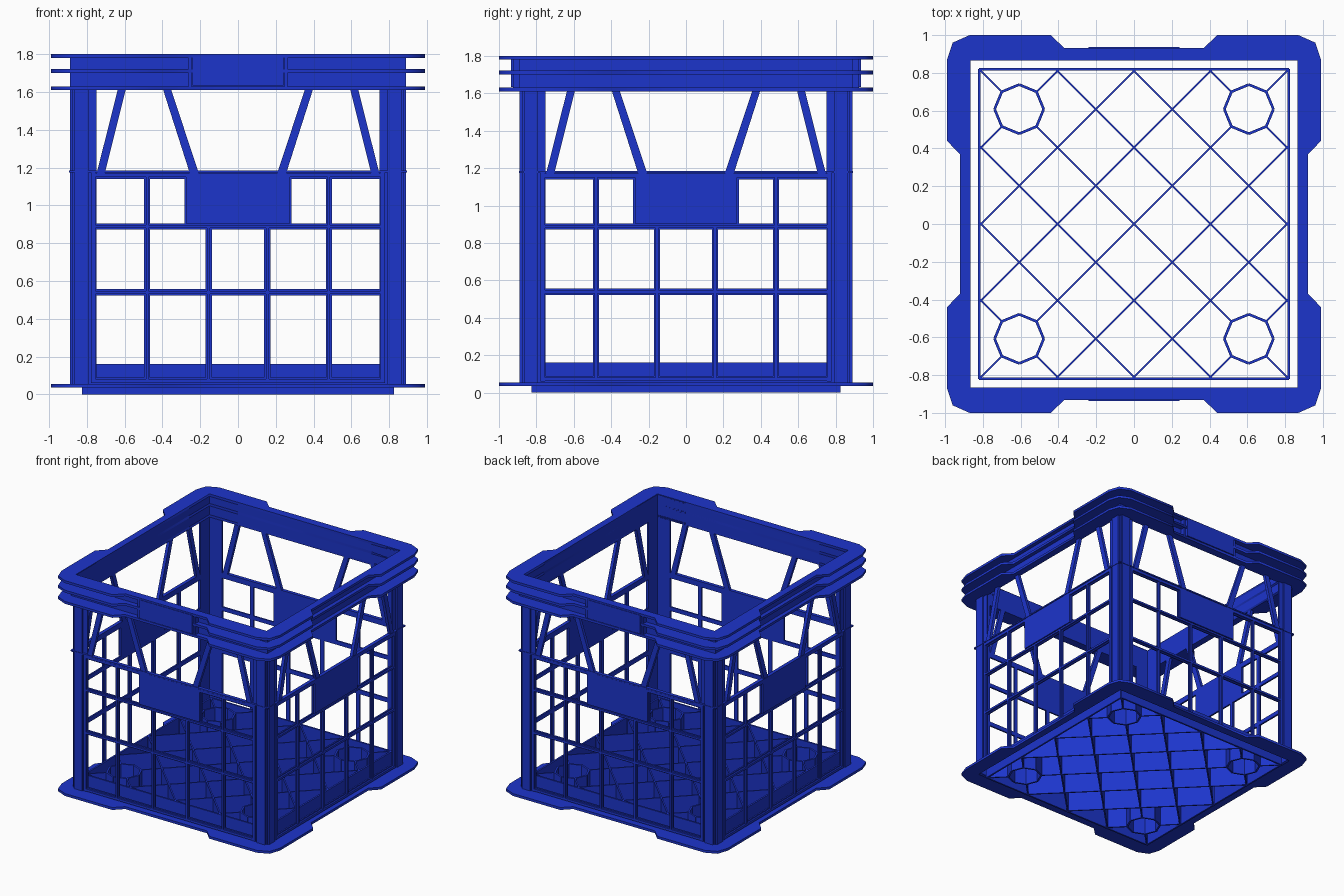
import bpy, bmesh, math
from mathutils import Matrix, Vector

if "Cube" in bpy.data.objects:
    bpy.data.objects.remove(bpy.data.objects["Cube"])

blue = bpy.data.materials.new("blue_plastic")
blue.diffuse_color = (0.012, 0.035, 0.6, 1)
blue.use_nodes = True
blue.node_tree.nodes["Principled BSDF"].inputs["Base Color"].default_value = blue.diffuse_color

IN, MID, OUT = 0.865, 0.877, 0.89      # wall inner face, plate face, rib face


def prism(bm, pts, a, b, wall=False):
    """Extrude a polygon: along z (floor, pts are x,y) or along -y (wall, pts are x,z)."""
    def at(p, d):
        return (p[0], -d, p[1]) if wall else (p[0], p[1], d)
    lo = [bm.verts.new(at(p, a)) for p in pts]
    hi = [bm.verts.new(at(p, b)) for p in pts]
    bm.faces.new(lo[::-1])
    bm.faces.new(hi)
    n = len(pts)
    for i in range(n):
        j = (i + 1) % n
        bm.faces.new((lo[i], lo[j], hi[j], hi[i]))


def rect(x0, x1, y0, y1):
    return [(x0, y0), (x1, y0), (x1, y1), (x0, y1)]


def strip(bm, p, q, t, z0, z1):
    """Thin upright strip between two floor points."""
    p, q = Vector(p), Vector(q)
    d = (q - p).normalized() * t / 2
    n = Vector((-d.y, d.x))
    prism(bm, [p - n, q - n, q + n, p + n], z0, z1)


def bar(bm, x0, x1, z0, z1, inset=0.009):
    """Wall bar: flat plate with a narrower raised rib."""
    prism(bm, rect(x0, x1, z0, z1), IN, MID, True)
    prism(bm, rect(x0 + inset, x1 - inset, z0 + inset, z1 - inset), MID, OUT, True)


def finish(bm, name, turn=0):
    bmesh.ops.recalc_face_normals(bm, faces=bm.faces)
    me = bpy.data.meshes.new(name)
    bm.to_mesh(me)
    bm.free()
    me.transform(Matrix.Rotation(turn, 4, 'Z'))
    me.materials.append(blue)
    ob = bpy.data.objects.new(name, me)
    bpy.context.collection.objects.link(ob)
    return ob


# Four identical side walls
def wall(name, turn):
    bm = bmesh.new()
    for s in (-1, 1):
        def span(a, b):
            return sorted((s * a, s * b))
        # corner post plate with raised panel and inner edge rib
        prism(bm, rect(*span(0.75, MID), 0.045, 1.63), IN, MID, True)
        prism(bm, rect(*span(0.79, 0.866), 0.045, 1.63), MID, OUT, True)
        prism(bm, rect(*span(0.755, 0.777), 0.06, 1.18), MID, OUT, True)
        # vertical bars
        bar(bm, *span(0.465, 0.497), 0.06, 1.17)
        bar(bm, *span(0.138, 0.172), 0.06, 0.90)
        # slanted struts under the rim
        for t0, t1, b0, b1 in ((0.59, 0.632, 0.705, 0.748), (0.36, 0.402, 0.207, 0.255)):
            pts = [(s * b0, 1.17), (s * b1, 1.17), (s * t1, 1.63), (s * t0, 1.63)]
            prism(bm, pts, IN, OUT, True)
    # horizontal bars
    for z0, z1 in ((0.053, 0.09), (0.522, 0.557), (0.872, 0.905), (1.14, 1.18)):
        bar(bm, -0.77, 0.77, z0, z1)
    # centre panel and thin ledge
    bar(bm, -0.283, 0.283, 0.895, 1.18)
    prism(bm, rect(-OUT, OUT, 1.174, 1.184), IN, OUT + 0.004, True)
    # rim band
    prism(bm, rect(-OUT, OUT, 1.61, 1.795), IN, OUT, True)
    finish(bm, name, turn)


for i, side in enumerate(("front", "right", "back", "left")):
    wall(side + "_wall", i * math.pi / 2)

# Handle blocks on the front and back of the rim
for side, turn in (("front", 0), ("back", math.pi)):
    bm = bmesh.new()
    prism(bm, rect(-0.24, 0.24, 1.635, 1.787), OUT, 0.936, True)
    for s in (-0.255, 0.255):
        prism(bm, rect(s - 0.008, s + 0.008, 1.62, 1.79), OUT, 0.925, True)
    finish(bm, side + "_handle_block", turn)

# Notched flanges, one at the bottom and three at the rim
quarter = [(0.922, 0.37), (0.99, 0.44), (0.99, 0.87), (0.96, 0.96),
           (0.87, 1.0), (0.44, 1.0), (0.37, 0.932)]
outline = []
for sx, sy, step in ((1, 1, 1), (-1, 1, -1), (-1, -1, 1), (1, -1, -1)):
    outline += [(sx * x, sy * y) for x, y in quarter[::step]]
for name, z in (("base_flange", 0.045), ("lower_rim_flange", 1.62),
                ("middle_rim_flange", 1.712), ("top_rim_flange", 1.79)):
    cu = bpy.data.curves.new(name, 'CURVE')
    cu.dimensions = '2D'
    cu.fill_mode = 'BOTH'
    cu.extrude = 0.01
    for loop in (outline, rect(-IN, IN, -IN, IN)):
        sp = cu.splines.new('POLY')
        sp.points.add(len(loop) - 1)
        for pt, (x, y) in zip(sp.points, loop):
            pt.co = (x, y, 0, 1)
        sp.use_cyclic_u = True
    cu.materials.append(blue)
    ob = bpy.data.objects.new(name, cu)
    ob.location.z = z
    bpy.context.collection.objects.link(ob)
    bpy.ops.object.select_all(action='DESELECT')
    ob.select_set(True)
    bpy.context.view_layer.objects.active = ob
    bpy.ops.object.convert(target='MESH')

# Floor: thin outer frame
F, H, C, R = 0.82, 0.16, 0.608, 0.13
bm = bmesh.new()
for s in (-1, 1):
    strip(bm, (-F, s * F), (F, s * F), 0.014, 0, H)
    strip(bm, (s * F, -F), (s * F, F), 0.014, 0, H)
finish(bm, "floor_frame")

# Floor: crossing diagonal strips, left open inside the octagons
bm = bmesh.new()
for k in range(-3, 4):
    c = k * 0.405
    lo, hi = max(-F, c - F), min(F, c + F)
    gaps = {0: (-C, C), 3: (C,), -3: (-C,)}.get(k, ())
    cuts = [lo] + [g + e * R * 0.707 for g in gaps for e in (-1, 1)] + [hi]
    for a, b in zip(cuts[::2], cuts[1::2]):
        for m in (-1, 1):
            strip(bm, (m * a, c - a), (m * b, c - b), 0.011, 0, H)
finish(bm, "floor_lattice")

# Floor: octagonal rings
bm = bmesh.new()
for cx in (-C, C):
    for cy in (-C, C):
        ring = [(cx + R * math.cos(i * math.pi / 4), cy + R * math.sin(i * math.pi / 4))
                for i in range(8)]
        for i in range(8):
            strip(bm, ring[i], ring[(i + 1) % 8], 0.014, 0, H)
finish(bm, "floor_octagons")
